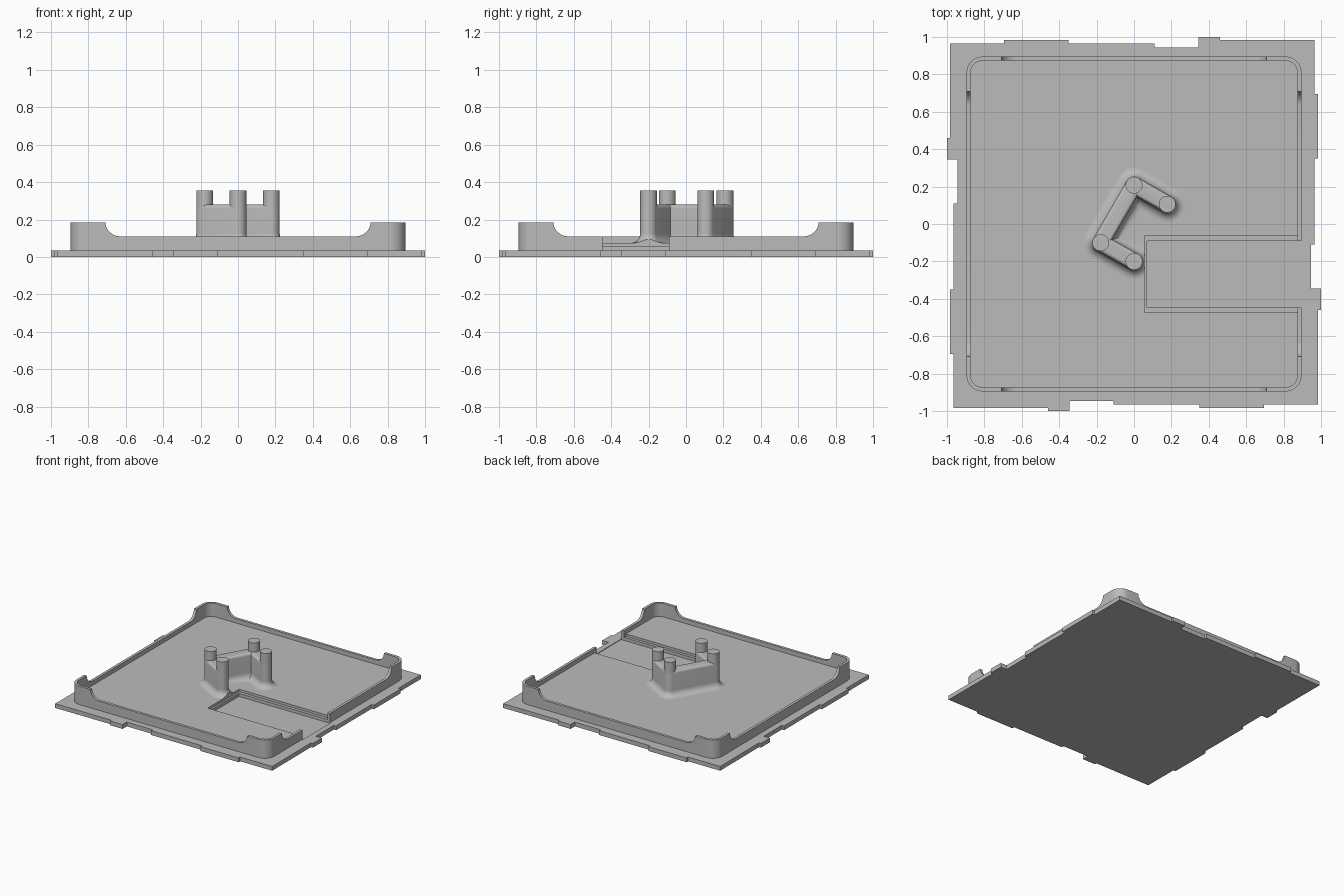
import bpy, bmesh, math
from math import sin, cos, pi
from mathutils import Vector

if "Cube" in bpy.data.objects:
    bpy.data.objects.remove(bpy.data.objects["Cube"])

grey = bpy.data.materials.new("plain_grey")
grey.use_nodes = True
grey.diffuse_color = (0.5, 0.5, 0.5, 1)
grey.node_tree.nodes["Principled BSDF"].inputs["Base Color"].default_value = grey.diffuse_color


def loft(name, rings):
    """Closed solid through rings of 3D points that share one count."""
    bm = bmesh.new()
    loops = [[bm.verts.new(p) for p in ring] for ring in rings]
    for low, high in zip(loops, loops[1:]):
        for i in range(len(low)):
            j = (i + 1) % len(low)
            bm.faces.new((low[i], low[j], high[j], high[i]))
    bm.faces.new(loops[0][::-1])
    bm.faces.new(loops[-1])
    bmesh.ops.recalc_face_normals(bm, faces=bm.faces)
    mesh = bpy.data.meshes.new(name)
    bm.to_mesh(mesh)
    bm.free()
    mesh.materials.append(grey)
    obj = bpy.data.objects.new(name, mesh)
    bpy.context.collection.objects.link(obj)
    return obj


def prism(name, outline, z0, z1):
    return loft(name, [[(x, y, z) for x, y in outline] for z in (z0, z1)])


def arc(centre, r, a0, a1, n=10):
    return [(centre[0] + r * cos(a0 + (a1 - a0) * i / n),
             centre[1] + r * sin(a0 + (a1 - a0) * i / n)) for i in range(n + 1)]


def rounded_square(half, r):
    pts = []
    for k, (sx, sy) in enumerate(((1, 1), (-1, 1), (-1, -1), (1, -1))):
        pts += arc((sx * (half - r), sy * (half - r)), r, k * pi / 2, (k + 1) * pi / 2)
    return pts


def box(x0, x1, y0, y1):
    return [(x0, y0), (x1, y0), (x1, y1), (x0, y1)]


def activate(obj):
    bpy.ops.object.select_all(action='DESELECT')
    obj.select_set(True)
    bpy.context.view_layer.objects.active = obj


def cut(obj, cutters):
    activate(obj)
    for cutter in cutters:
        mod = obj.modifiers.new("cut", 'BOOLEAN')
        mod.operation, mod.solver, mod.object = 'DIFFERENCE', 'EXACT', cutter
        bpy.ops.object.modifier_apply(modifier=mod.name)


PLATE_Z, FLOOR_Z, RIM_Z, CORNER_Z = 0.035, 0.075, 0.11, 0.185

# Base plate: one notched edge repeated round all four sides
edge = [(-0.985, 0.965), (-0.695, 0.965), (-0.695, 0.985), (-0.35, 0.985),
        (-0.35, 0.965), (0.11, 0.965), (0.11, 0.945), (0.345, 0.945),
        (0.345, 1), (0.46, 1), (0.46, 0.983), (0.965, 0.983)]
outline = []
for turn in range(4):
    outline += edge[:-1]
    edge = [(y, -x) for x, y in edge]
base_plate = prism("base_plate", outline, 0, PLATE_Z)

# Tray: rounded block to be hollowed out
tray = prism("tray", rounded_square(0.895, 0.085), PLATE_Z, CORNER_Z)
hollow = prism("hollow_cutter", rounded_square(0.873, 0.063), FLOOR_Z, 0.4)

# Saddle cutters lower the rim between the raised corners
r = 0.08
right = arc((0.71 - r, RIM_Z + r), r, -pi / 2, 0)
saddle = right + [(0.71, 0.4), (-0.71, 0.4)] + [(-x, z) for x, z in right[::-1]]
saddle_y = loft("saddle_cutter_y", [[(x, y, z) for x, z in saddle] for y in (-1.2, 1.2)])
saddle_x = loft("saddle_cutter_x", [[(x, y, z) for y, z in saddle] for x in (-1.2, 1.2)])

# Side pocket with a narrow ledge, open through the +x wall
ledge = prism("ledge_cutter", box(0.055, 0.873, -0.47, -0.065), 0.055, FLOOR_Z + 0.035)
pocket = prism("pocket_cutter", box(0.07, 0.9, -0.447, -0.09), 0.03, 0.3)

# Hub: bent wall swept along a path, filleted at the foot, bevelled on top
path = [Vector(p) for p in ((0.178, 0.106), (0, 0.208), (-0.178, -0.1), (0, -0.2))]
dirs = [b - a for a, b in zip(path, path[1:])]
heads = [math.atan2(dirs[0].y, dirs[0].x)]
for a, b in zip(dirs, dirs[1:]):
    heads.append(heads[-1] + math.atan2(a.cross(b), a.dot(b)))


def hub_ring(offset, z):
    bounds = [heads[0] - 3 * pi / 2] + [h - pi / 2 for h in heads] + [heads[-1] + pi / 2]
    pts = []
    for k, p in enumerate(path):
        pts += arc(p, offset, bounds[k], bounds[k + 1], 14)
    for k in (2, 1):
        normals = [Vector((-sin(h), cos(h))) for h in (heads[k - 1], heads[k])]
        pts.append(tuple(path[k] + offset * (normals[0] + normals[1])))
    return [(x, y, z) for x, y in pts]


PIN_R, FOOT, BEVEL, HUB_Z = 0.045, 0.05, 0.02, 0.28
rings = []
for i in range(9):
    t = i / 8 * pi / 2
    rings.append(hub_ring(PIN_R + FOOT * (1 - sin(t)), FLOOR_Z + FOOT * (1 - cos(t))))
for i in range(6):
    t = i / 5 * pi / 2
    rings.append(hub_ring(PIN_R - BEVEL * (1 - cos(t)), HUB_Z - BEVEL * (1 - sin(t))))
hub = loft("hub_wall", rings)

# Pins standing at every bend and end of the hub
pins = [prism("hub_pin_%d" % (k + 1), arc(p, PIN_R, 0, 2 * pi, 32)[:-1], FLOOR_Z, 0.355)
        for k, p in enumerate(path)]

# Cut the parts
cut(tray, [hollow, saddle_y, saddle_x, ledge, pocket])
cut(base_plate, [pocket])
cut(hub, [ledge])
for helper in (hollow, saddle_y, saddle_x, ledge, pocket):
    bpy.data.objects.remove(helper)

for obj in [tray, hub] + pins:
    activate(obj)
    bpy.ops.object.shade_smooth_by_angle(angle=math.radians(35))
